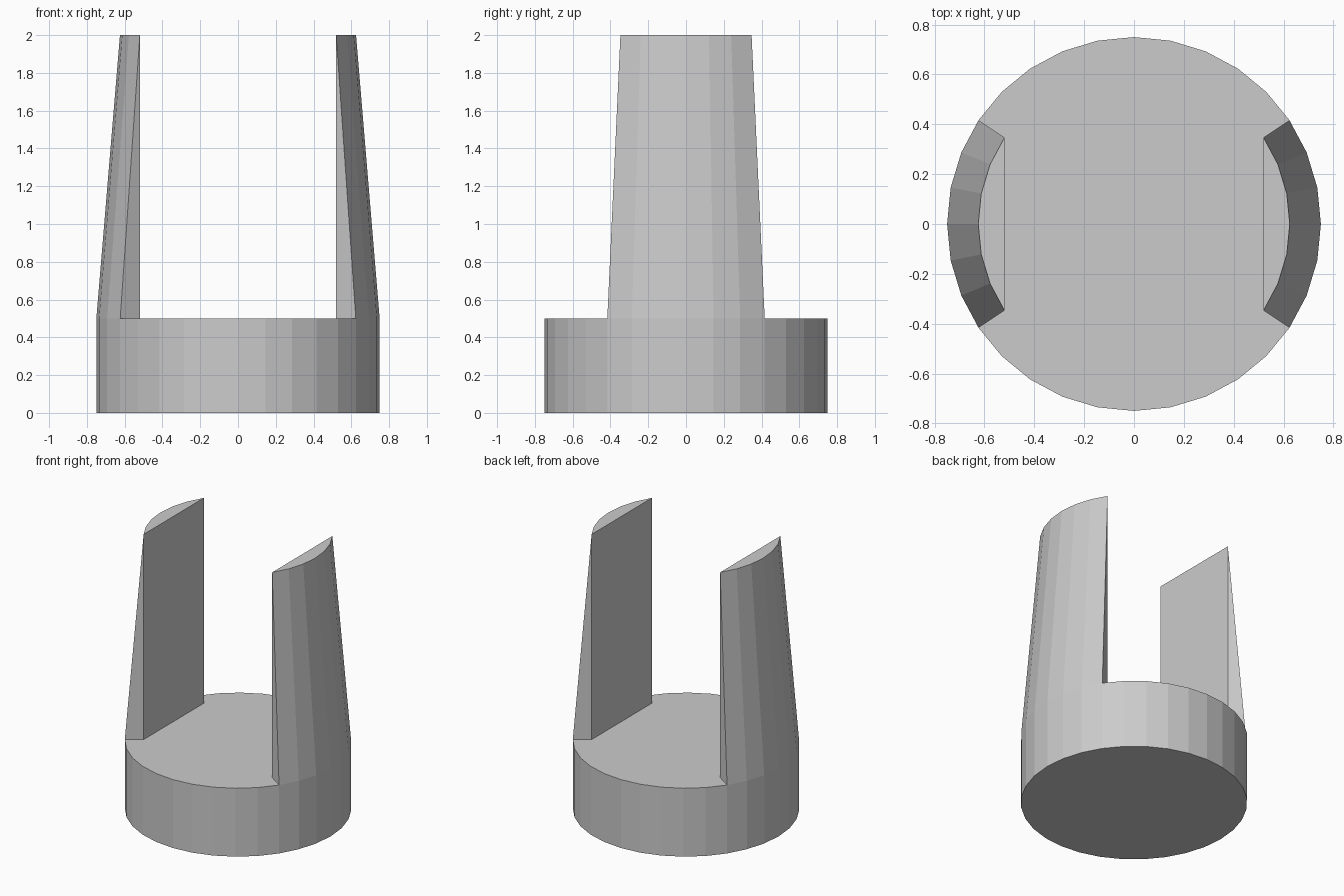
import bpy, bmesh
from math import cos, sin, pi

if "Cube" in bpy.data.objects:
    bpy.data.objects.remove(bpy.data.objects["Cube"])

SIDES, R_BASE, R_TIP = 32, 0.75, 0.625
Z_BASE, Z_TIP = 0.5, 2.0
HALF = 3  # facets each side of a prong's centre

bm = bmesh.new()


def vert(i, r, z):
    a = 2 * pi * i / SIDES
    return bm.verts.new((r * cos(a), r * sin(a), z))


# Round base: bottom and walls
low = [vert(i, R_BASE, 0) for i in range(SIDES)]
rim = [vert(i, R_BASE, Z_BASE) for i in range(SIDES)]
bm.faces.new(low[::-1])
for i in range(SIDES):
    j = (i + 1) % SIDES
    bm.faces.new((low[i], low[j], rim[j], rim[i]))


def prong(centre):
    """Tapering upright with a vertical flat inner face; returns its inner foot."""
    ids = range(centre - HALF, centre + HALF + 1)
    foot = [rim[i % SIDES] for i in ids]
    tip = [vert(i, R_TIP, Z_TIP) for i in ids]
    a, b = vert(ids[0], R_TIP, Z_BASE), vert(ids[-1], R_TIP, Z_BASE)
    for k in range(2 * HALF):
        bm.faces.new((foot[k], foot[k + 1], tip[k + 1], tip[k]))
    bm.faces.new(tip)
    bm.faces.new((a, tip[0], tip[-1], b))
    bm.faces.new((a, foot[0], tip[0]))
    bm.faces.new((foot[-1], b, tip[-1]))
    return [a, b]


right = prong(0)
left = prong(SIDES // 2)

# Base top, running between the two prongs
h = SIDES // 2
bm.faces.new(rim[HALF:h - HALF + 1] + left
             + rim[h + HALF:SIDES - HALF + 1] + right)

bmesh.ops.recalc_face_normals(bm, faces=bm.faces)
mesh = bpy.data.meshes.new("pronged_base")
bm.to_mesh(mesh)
bm.free()
obj = bpy.data.objects.new("pronged_base", mesh)
bpy.context.collection.objects.link(obj)
